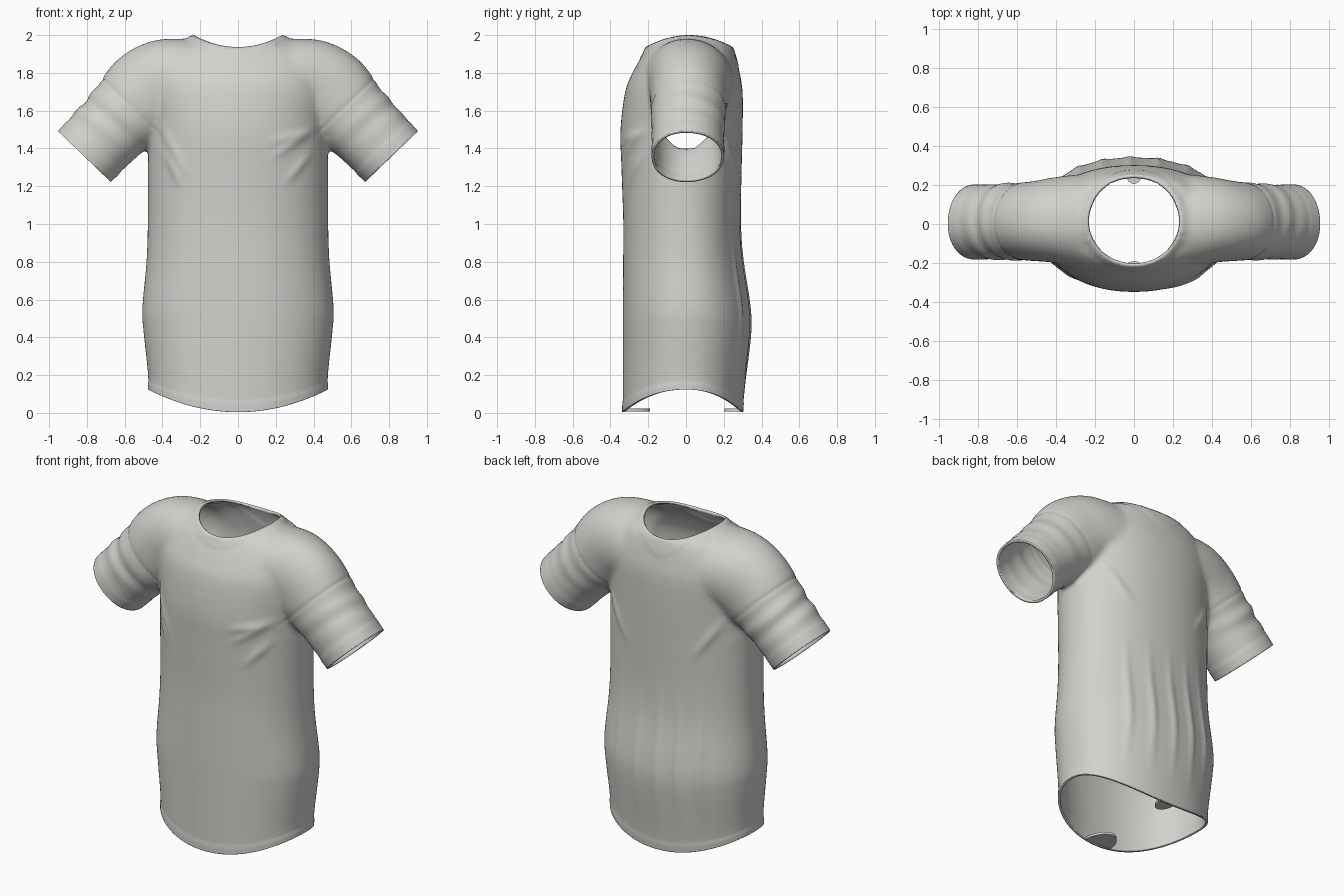
import bpy, bmesh, math
from mathutils import Vector

cube = bpy.data.objects.get("Cube")
if cube:
    bpy.data.objects.remove(cube)

fabric = bpy.data.materials.new("light_grey_fabric")
fabric.use_nodes = True
COLOR = (0.64, 0.645, 0.605, 1)
fabric.diffuse_color = COLOR
fabric.node_tree.nodes["Principled BSDF"].inputs["Base Color"].default_value = COLOR


def add_object(name, bm):
    mesh = bpy.data.meshes.new(name)
    bm.to_mesh(mesh)
    bm.free()
    obj = bpy.data.objects.new(name, mesh)
    bpy.context.collection.objects.link(obj)
    return obj


def spline(stations, steps=5):
    """Smooth in-between stations through the given ones."""
    out = []
    for i in range(len(stations) - 1):
        quad = [stations[min(max(i + k, 0), len(stations) - 1)] for k in (-1, 0, 1, 2)]
        for s in range(steps):
            t = s / steps
            out.append([b + 0.5 * t * (c - a + t * (2*a - 5*b + 4*c - d + t * (3*(b - c) + d - a)))
                        for a, b, c, d in zip(*quad)])
    return out + [list(stations[-1])]


def oval(center, across, half, front, back, power, count=64):
    """Ring of points, with separate front and back depth."""
    ring = []
    for k in range(count):
        ang = math.tau * k / count
        c, s = math.cos(ang), math.sin(ang)
        u = math.copysign(abs(c) ** (2 / power), c) * half
        v = math.copysign(abs(s) ** (2 / power), s) * (back if s > 0 else front)
        ring.append(center + across * u + Vector((0, v, 0)))
    return ring


def loft(bm, rings):
    loops = [[bm.verts.new(p) for p in ring] for ring in rings]
    faces = [bm.faces.new(loops[0]), bm.faces.new(loops[-1])]
    for a, b in zip(loops, loops[1:]):
        for k in range(len(a)):
            j = (k + 1) % len(a)
            faces.append(bm.faces.new((a[k], a[j], b[j], b[k])))
    bmesh.ops.recalc_face_normals(bm, faces=faces)


# Torso: height, half width, front depth, back depth
torso = [(-0.06, .475, .335, .295), (0.12, .477, .335, .31), (0.4, .50, .335, .338),
         (0.55, .507, .335, .335), (0.8, .485, .333, .30), (1.0, .478, .332, .29),
         (1.3, .477, .342, .295), (1.5, .475, .347, .30), (1.7, .49, .322, .30),
         (1.8, .48, .283, .285), (1.9, .41, .228, .26), (1.95, .32, .19, .235),
         (1.985, .18, .12, .15)]
# Shoulder and sleeve: x, z, droop angle, half height, front depth, back depth
arm = [(.25, 1.735, 0, .245, .235, .255), (.40, 1.73, 12, .245, .20, .24),
       (.50, 1.66, 35, .25, .19, .22), (.60, 1.57, 46, .213, .185, .21),
       (.70, 1.475, 46, .20, .182, .203), (.813, 1.357, 46, .192, .18, .20),
       (.89, 1.28, 46, .192, .18, .20)]
yoke = [(-x, z, -a, *r) for x, z, a, *r in reversed(arm)] + [(0, 1.73, 0, .25, .25, .26)] + arm

bm = bmesh.new()
loft(bm, [oval(Vector((0, 0, z)), Vector((1, 0, 0)), w, f, b, 2.15)
          for z, w, f, b in spline(torso)])
loft(bm, [oval(Vector((x, 0, z)), Vector((math.sin(math.radians(a)), 0, math.cos(math.radians(a)))),
               h, f, b, 2.1) for x, z, a, h, f, b in spline(yoke)])
shirt = add_object("shirt", bm)

# Fuse the volumes into one softly blended skin
remesh = shirt.modifiers.new("fuse", "REMESH")
remesh.mode = "VOXEL"
remesh.voxel_size = 0.014
relax = shirt.modifiers.new("relax", "SMOOTH")
relax.factor = 0.5
relax.iterations = 10
bpy.context.view_layer.update()
skin = bpy.data.meshes.new_from_object(shirt.evaluated_get(bpy.context.evaluated_depsgraph_get()))
shirt.modifiers.clear()
shirt.data = skin
bm = bmesh.new()
bm.from_mesh(skin)

# Cut open the hem and both cuffs
DROOP = math.radians(46)
CUFF = Vector((.813, 0, 1.357))
AXIS = Vector((math.cos(DROOP), 0, -math.sin(DROOP)))


def cut(point, normal, region):
    """Trim only the faces lying wholly inside the region."""
    faces = [f for f in bm.faces if all(region(v.co) for v in f.verts)]
    edges = {e for f in faces for e in f.edges}
    verts = {v for f in faces for v in f.verts}
    bmesh.ops.bisect_plane(bm, geom=list(verts) + list(edges) + faces,
                           plane_co=point, plane_no=normal, clear_outer=True)


cut((0, 0, 0.004), (0, 0, -1), lambda p: p.z < 0.3)
for side in (1, -1):
    cut((CUFF.x * side, 0, CUFF.z), (AXIS.x * side, 0, AXIS.z),
        lambda p: p.x * side > 0.55 and p.z > 1.1)

# Cut the oval neck opening
NECK_X, NECK_Y, NECK_MID = 0.235, 0.23, 0.017


def neck_distance(p):
    return math.hypot(p.x / NECK_X, (p.y - NECK_MID) / NECK_Y)


bmesh.ops.delete(bm, geom=[v for v in bm.verts if v.co.z > 1.6 and neck_distance(v.co) < 1],
                 context="VERTS")
rim = [v for v in bm.verts if v.is_boundary and v.co.z > 1.7]
for v in rim:
    d = neck_distance(v.co)
    v.co.x /= d
    v.co.y = NECK_MID + (v.co.y - NECK_MID) / d
    v.co.z = 1.937 + 0.063 * (v.co.x / NECK_X) ** 2
collar = [v for v in bm.verts if v.co.z > 1.7 and not v.is_boundary and neck_distance(v.co) < 1.25]
for _ in range(14):
    bmesh.ops.smooth_vert(bm, verts=collar, factor=0.5, use_axis_x=True, use_axis_y=True, use_axis_z=True)


def bell(x, width):
    return math.exp(-(x / width) ** 2)


def step(x, width=0.006):
    return 0.5 + 0.5 * math.tanh(x / width)


def ridge(p, x0, z0, x1, z1, width):
    """Soft fold along a line, fading out at its ends."""
    dx, dz = x1 - x0, z1 - z0
    t = ((p.x - x0) * dx + (p.z - z0) * dz) / (dx * dx + dz * dz)
    if not 0 < t < 1:
        return 0
    dist = ((p.x - x0) * dz - (p.z - z0) * dx) / math.hypot(dx, dz)
    return bell(dist, width) * math.sin(math.pi * t) ** 2


FRONT_FOLDS = [(-.44, 1.58, -.24, 1.20), (-.41, 1.44, -.28, 1.16),
               (.44, 1.54, .14, 1.32), (.42, 1.42, .22, 1.18), (.42, 1.5, .12, 1.42)]
BACK_FOLDS = [(-.43, 1.55, -.2, 1.2), (.43, 1.55, .2, 1.2)] + [
    (x, 1.15, x * 1.1, 0.05) for x in (-.27, -.15, -.02, .12, .26)]


def relief(p):
    """Height of folds and hem bands at a point."""
    out = 0.003 * step(0.055 - p.z)
    folds = FRONT_FOLDS if p.y < 0 else BACK_FOLDS
    if p.z < 1.65 and abs(p.x) < 0.47:
        inside = step(0.42 - abs(p.x), 0.025) * step(abs(p.y) - 0.1, 0.03)
        out += 0.009 * inside * sum(ridge(p, *f, 0.024) for f in folds)
    if p.z > 1.7:
        out += 0.003 * step(1.13 - neck_distance(p))
    # Sleeve: distance back from the cuff
    t = (CUFF - Vector((abs(p.x), 0, p.z))).dot(AXIS)
    if abs(p.x) > 0.4 and p.z > 1.2 and t < 0.5:
        out += 0.003 * step(0.07 - t)
        amp = 0.007 if p.x < 0 else 0.004
        wave = math.sin(t * 48 + p.y * 7 + (1 if p.x < 0 else 2.5))
        out += amp * wave * bell(t - 0.22, 0.1) * step(p.z - 1.45, 0.1)
        out -= 0.005 * bell(t - 0.36, 0.009) * step(p.z - 1.5, 0.05)
    return out


bm.normal_update()
moves = [(v, v.normal * relief(v.co)) for v in bm.verts if not (v.is_boundary and v.co.z > 1.8)]
for v, move in moves:
    v.co += move
# Curved shirt tail
for v in bm.verts:
    if v.co.z < 0.6:
        v.co.z += 0.12 * (v.co.x / 0.475) ** 2 * (1 - max(v.co.z, 0) / 0.6) ** 1.5
bm.to_mesh(skin)
bm.free()

# Fabric thickness
cloth = shirt.modifiers.new("thickness", "SOLIDIFY")
cloth.thickness = 0.014
cloth.offset = -1


# Folded tabs inside the hem, front and back
def hem_tab(name, y_edge, length, half_width):
    bm = bmesh.new()
    outline = [(half_width * math.cos(math.pi * k / 16), y_edge + length * math.sin(math.pi * k / 16))
               for k in range(17)]
    face = bm.faces.new([bm.verts.new((x, y, 0.008)) for x, y in outline])
    top = bmesh.ops.extrude_face_region(bm, geom=[face])["geom"]
    for v in top:
        if isinstance(v, bmesh.types.BMVert):
            v.co.z += 0.014
    bmesh.ops.recalc_face_normals(bm, faces=bm.faces[:])
    return add_object(name, bm)


parts = [shirt, hem_tab("front_hem_tab", -0.325, 0.135, 0.09),
         hem_tab("back_hem_tab", 0.29, -0.085, 0.05)]
for obj in parts:
    obj.data.materials.clear()
    obj.data.materials.append(fabric)
    bpy.ops.object.select_all(action="DESELECT")
    obj.select_set(True)
    bpy.context.view_layer.objects.active = obj
    bpy.ops.object.shade_smooth_by_angle(angle=math.radians(50))
